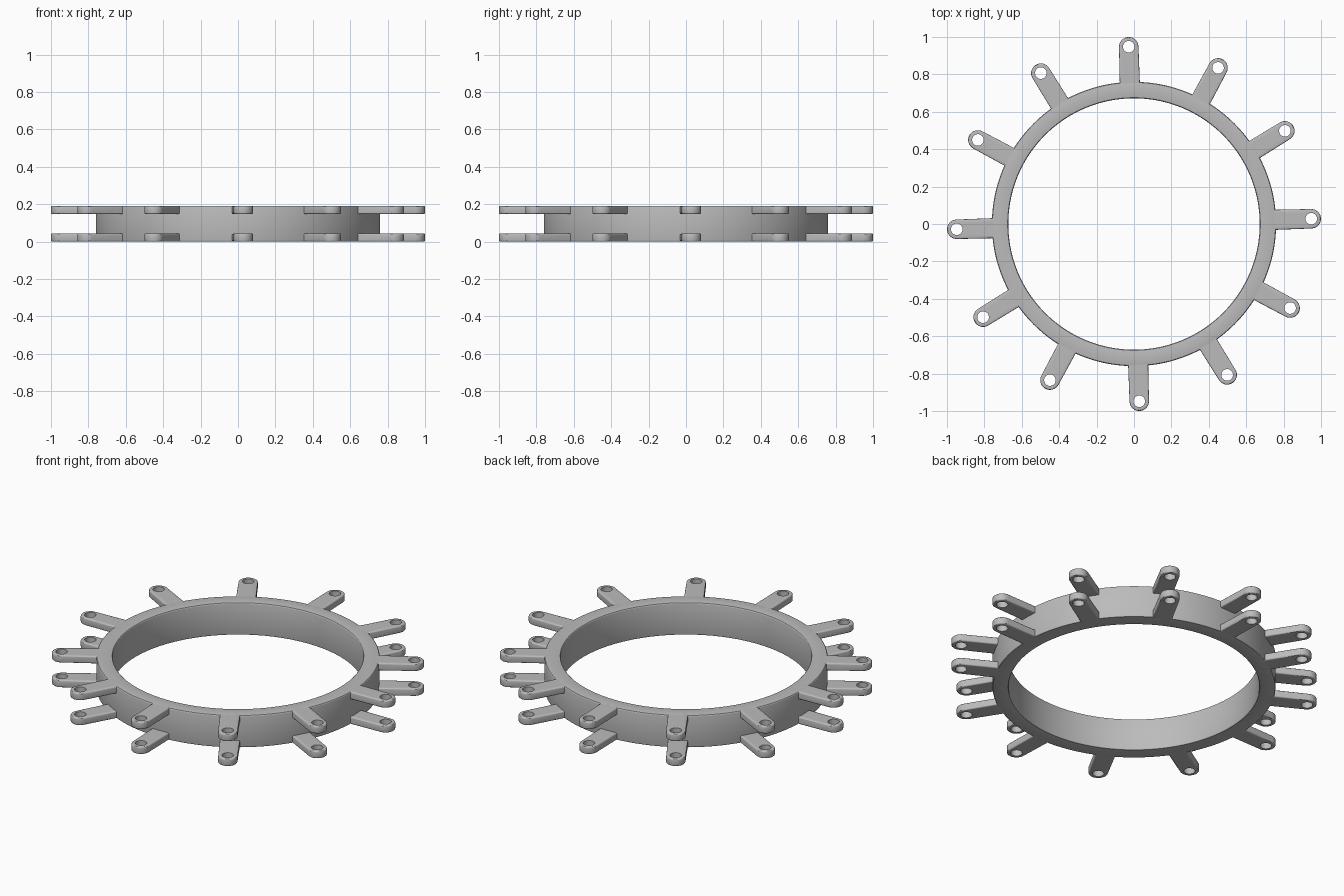
import bpy, bmesh
from math import sin, cos, pi, radians

cube = bpy.data.objects.get("Cube")
if cube:
    bpy.data.objects.remove(cube)

HEIGHT, ARM_THICK = 0.19, 0.043
R_IN, R_OUT, EDGE = 0.672, 0.76, 0.007
EYE_R, TIP_W, BASE_W, HOLE_R = 0.948, 0.052, 0.054, 0.031
ARMS, TILT = 12, radians(1.7)

grey = bpy.data.materials.new("plain grey")
grey.use_nodes = True
grey.diffuse_color = (0.5, 0.5, 0.5, 1)
grey.node_tree.nodes["Principled BSDF"].inputs["Base Color"].default_value = (0.5, 0.5, 0.5, 1)


def finish_mesh(bm, name):
    bmesh.ops.recalc_face_normals(bm, faces=bm.faces)
    mesh = bpy.data.meshes.new(name)
    bm.to_mesh(mesh)
    bm.free()
    mesh.materials.append(grey)
    return mesh


def add_object(mesh, name):
    ob = bpy.data.objects.new(name, mesh)
    bpy.context.collection.objects.link(ob)
    return ob


def smooth(ob):
    bpy.ops.object.select_all(action='DESELECT')
    ob.select_set(True)
    bpy.context.view_layer.objects.active = ob
    bpy.ops.object.shade_smooth_by_angle(angle=radians(30))


# Ring: rectangular section with softened corners, turned about z
bm = bmesh.new()
section = []
for cx, cz, start in ((R_OUT - EDGE, EDGE, -90), (R_OUT - EDGE, HEIGHT - EDGE, 0),
                      (R_IN + EDGE, HEIGHT - EDGE, 90), (R_IN + EDGE, EDGE, 180)):
    for i in range(4):
        a = radians(start + 30 * i)
        section.append((cx + EDGE * cos(a), cz + EDGE * sin(a)))
STEPS = 144
loops = [[bm.verts.new((r * cos(2 * pi * s / STEPS), r * sin(2 * pi * s / STEPS), z))
          for r, z in section] for s in range(STEPS)]
n = len(section)
for s in range(STEPS):
    a, b = loops[s], loops[(s + 1) % STEPS]
    for i in range(n):
        j = (i + 1) % n
        bm.faces.new((a[i], b[i], b[j], a[j]))
ring = add_object(finish_mesh(bm, "ring"), "ring")
smooth(ring)

# Arm: flat lug along +x with a round eye end and a pin hole
bm = bmesh.new()
ROOT, N = R_IN + 0.04, 32
outline, hole = [], []
for i in range(N):
    a = -pi / 2 + 2 * pi * i / N
    hole.append(bm.verts.new((EYE_R + HOLE_R * cos(a), HOLE_R * sin(a), 0)))
    if i <= N // 2:
        p = (EYE_R + TIP_W * cos(a), TIP_W * sin(a), 0)
    else:
        t = (i - N // 2 - 1) / (N // 2 - 2)
        p = (ROOT, BASE_W * (1 - 2 * t), 0)
    outline.append(bm.verts.new(p))
for i in range(N):
    j = (i + 1) % N
    bm.faces.new((outline[i], outline[j], hole[j], hole[i]))
top = bmesh.ops.extrude_face_region(bm, geom=bm.faces[:])
bmesh.ops.translate(bm, vec=(0, 0, ARM_THICK),
                    verts=[g for g in top["geom"] if isinstance(g, bmesh.types.BMVert)])
bmesh.ops.recalc_face_normals(bm, faces=bm.faces)


def is_outer_rim(e):
    a, b = (v.co for v in e.verts)
    at_root = max(a.x, b.x) < ROOT + 0.001
    in_hole = all((v.x - EYE_R) ** 2 + v.y ** 2 < (HOLE_R + 0.005) ** 2 for v in (a, b))
    return (abs(a.z - b.z) < 0.001 and not at_root and not in_hole
            and len(e.link_faces) == 2 and e.calc_face_angle() > 1)


bmesh.ops.bevel(bm, geom=[e for e in bm.edges if is_outer_rim(e)],
                offset=EDGE, segments=3, profile=0.5, affect='EDGES')
arm_mesh = finish_mesh(bm, "arm")

# Upper and lower arms around the ring
for level, z in (("lower", 0), ("upper", HEIGHT - ARM_THICK)):
    for k in range(ARMS):
        arm = add_object(arm_mesh, f"{level}_arm_{k + 1}")
        arm.location.z = z
        arm.rotation_euler.z = TILT + 2 * pi * k / ARMS
smooth(arm)
